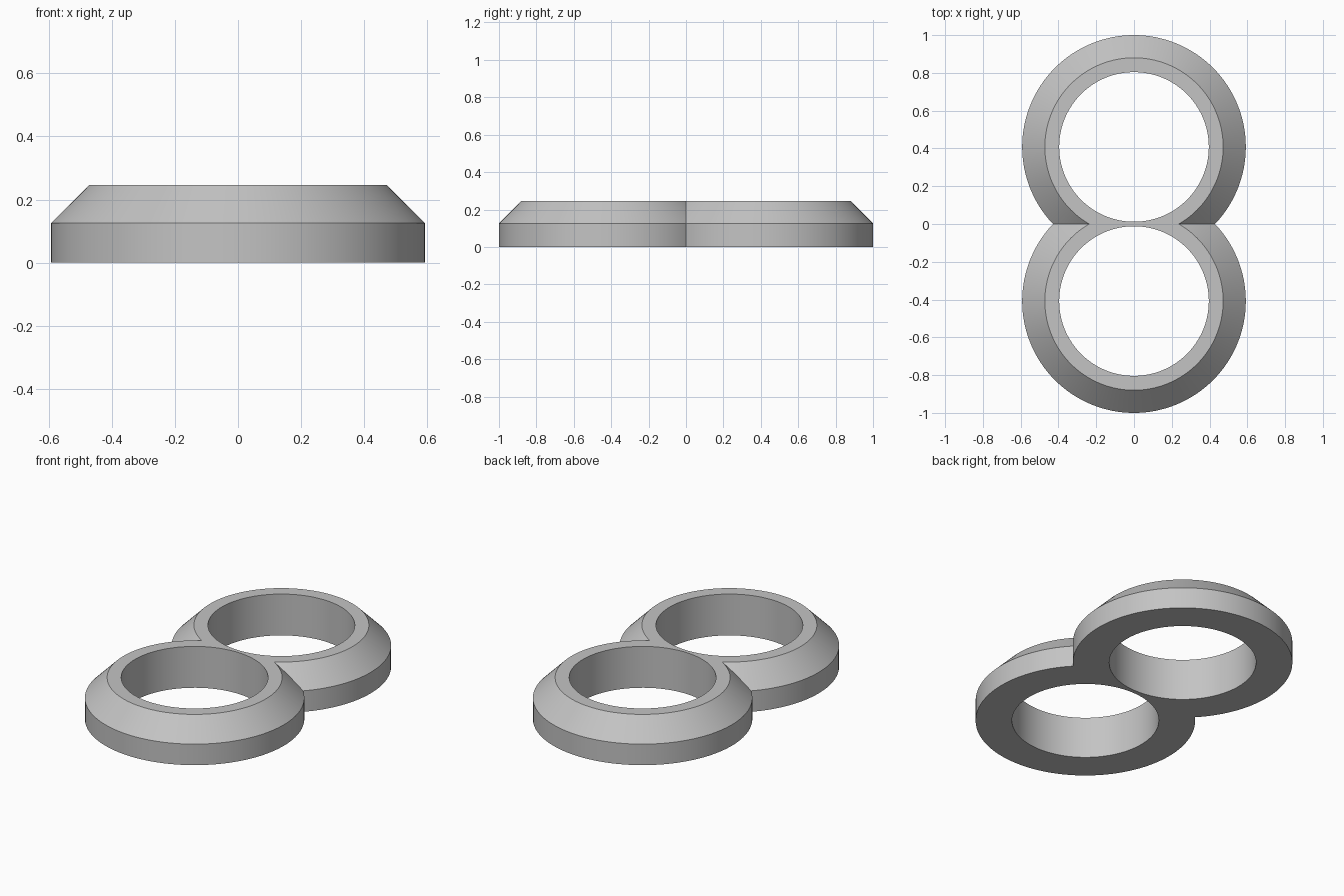
import bpy
import bmesh
import math
from mathutils import Vector

cube = bpy.data.objects.get("Cube")
if cube:
    bpy.data.objects.remove(cube, do_unlink=True)

CENTRE_Y = 0.408
SEGMENTS = 128
# Ring cross-section: (radius, height), closed loop
PROFILE = [(0.396, 0), (0.592, 0), (0.592, 0.125), (0.472, 0.246), (0.396, 0.246)]


def make_material(name, colour):
    mat = bpy.data.materials.new(name)
    mat.use_nodes = True
    mat.diffuse_color = colour
    mat.node_tree.nodes["Principled BSDF"].inputs["Base Color"].default_value = colour
    return mat


# Lathe one bevelled ring around its own centre
bm = bmesh.new()
loops = []
for i in range(SEGMENTS):
    a = 2 * math.pi * i / SEGMENTS
    loops.append([bm.verts.new((r * math.cos(a), CENTRE_Y + r * math.sin(a), z))
                  for r, z in PROFILE])
for i, loop in enumerate(loops):
    following = loops[(i + 1) % SEGMENTS]
    for j in range(len(PROFILE)):
        k = (j + 1) % len(PROFILE)
        bm.faces.new((loop[j], following[j], following[k], loop[k]))

# Trim at the middle plane and mirror to form the joined double ring
bmesh.ops.bisect_plane(bm, geom=bm.verts[:] + bm.edges[:] + bm.faces[:], dist=1e-5,
                       plane_co=Vector((0, 0, 0)), plane_no=Vector((0, 1, 0)),
                       clear_inner=True)
copy = bmesh.ops.duplicate(bm, geom=bm.verts[:] + bm.edges[:] + bm.faces[:])["geom"]
for v in copy:
    if isinstance(v, bmesh.types.BMVert):
        v.co.y = -v.co.y
bmesh.ops.remove_doubles(bm, verts=bm.verts[:], dist=1e-4)
bmesh.ops.recalc_face_normals(bm, faces=bm.faces[:])

mesh = bpy.data.meshes.new("double_ring")
bm.to_mesh(mesh)
bm.free()
ring = bpy.data.objects.new("double_ring", mesh)
bpy.context.collection.objects.link(ring)
mesh.materials.append(make_material("light grey", (0.55, 0.55, 0.55, 1)))

# Smooth round walls, crisp rims and centre crease
bpy.ops.object.select_all(action='DESELECT')
ring.select_set(True)
bpy.context.view_layer.objects.active = ring
bpy.ops.object.shade_smooth_by_angle(angle=math.radians(30))
